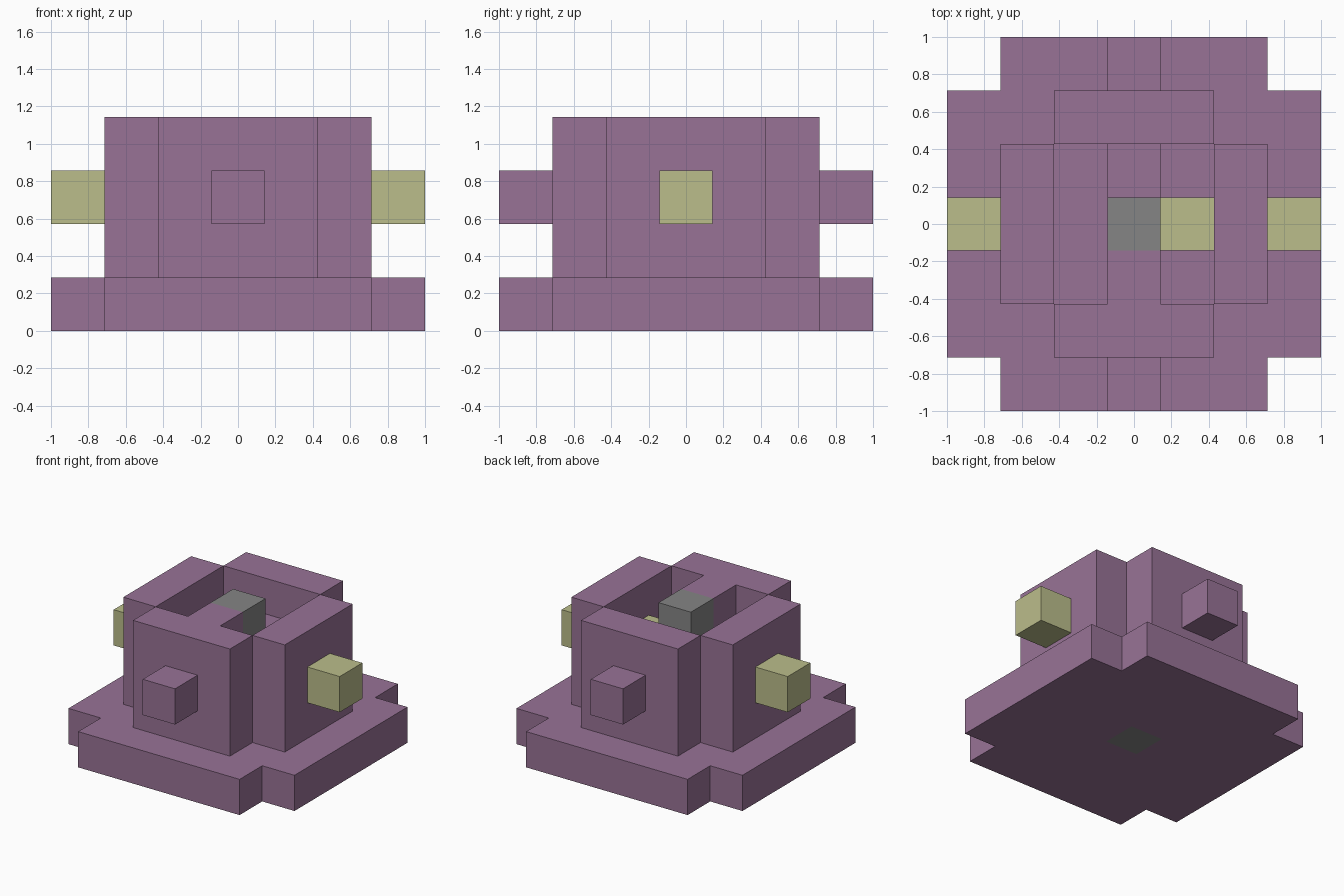
import bpy
import bmesh
from math import radians
from mathutils import Vector

UNIT = 2 / 7

cube = bpy.data.objects.get("Cube")
if cube:
    bpy.data.objects.remove(cube, do_unlink=True)


def material(name, rgb):
    mat = bpy.data.materials.new(name)
    mat.use_nodes = True
    color = (*rgb, 1)
    mat.diffuse_color = color
    mat.node_tree.nodes["Principled BSDF"].inputs["Base Color"].default_value = color
    return mat


purple = material("dusty purple", (0.314, 0.171, 0.305))
yellow = material("pale olive yellow", (0.497, 0.509, 0.258))
gray = material("mid gray", (0.235, 0.235, 0.235))


def box(xs, ys, zs):
    """Set of unit cells in inclusive ranges."""
    return {(x, y, z)
            for x in range(xs[0], xs[1] + 1)
            for y in range(ys[0], ys[1] + 1)
            for z in range(zs[0], zs[1] + 1)}


# Gray centre column and the cross-shaped base around it
core = box((0, 0), (0, 0), (0, 3))
base = box((-2, 2), (-3, 3), (0, 0)) | box((-3, 3), (-2, 2), (0, 0))

parts = [
    ("center_column", core, gray),
    ("base", base - core, purple),
    # Four walls round the open chamber; the front one has an inner top block
    ("front_wall", box((-1, 1), (-2, -2), (1, 3)) | {(0, -1, 3)}, purple),
    ("back_wall", box((-1, 1), (2, 2), (1, 3)), purple),
    ("left_wall", box((2, 2), (-1, 1), (1, 3)), purple),
    ("right_wall", box((-2, -2), (-1, 1), (1, 3)), purple),
    # Pegs on the outside of each wall
    ("front_peg", {(0, -3, 2)}, purple),
    ("back_peg", {(0, 3, 2)}, purple),
    ("left_peg", {(3, 0, 2)}, yellow),
    ("right_peg", {(-3, 0, 2)}, yellow),
    # Arms between the column and the walls
    ("inner_back_arm", {(0, 1, 2)}, purple),
    ("inner_left_arm", {(1, 0, 2)}, yellow),
]
filled = set().union(*(cells for _, cells, _ in parts))


def build(name, cells, mat):
    """Skin the exposed sides of a group of cells."""
    bm = bmesh.new()
    for cell in sorted(cells):
        center = Vector(cell) + Vector((0, 0, 0.5))
        for axis in range(3):
            for sign in (-1, 1):
                normal = Vector((0, 0, 0))
                normal[axis] = sign
                if tuple(int(c + n) for c, n in zip(cell, normal)) in filled:
                    continue
                u = Vector((0, 0, 0))
                u[(axis + 1) % 3] = 0.5
                v = normal.cross(u)
                mid = center + normal / 2
                corners = (mid - u - v, mid + u - v, mid + u + v, mid - u + v)
                bm.faces.new([bm.verts.new(p * UNIT) for p in corners])
    bmesh.ops.remove_doubles(bm, verts=bm.verts[:], dist=0.001)
    bmesh.ops.dissolve_limit(bm, angle_limit=radians(1),
                             verts=bm.verts[:], edges=bm.edges[:])
    mesh = bpy.data.meshes.new(name)
    bm.to_mesh(mesh)
    bm.free()
    mesh.materials.append(mat)
    bpy.context.collection.objects.link(bpy.data.objects.new(name, mesh))


for part in parts:
    build(*part)
